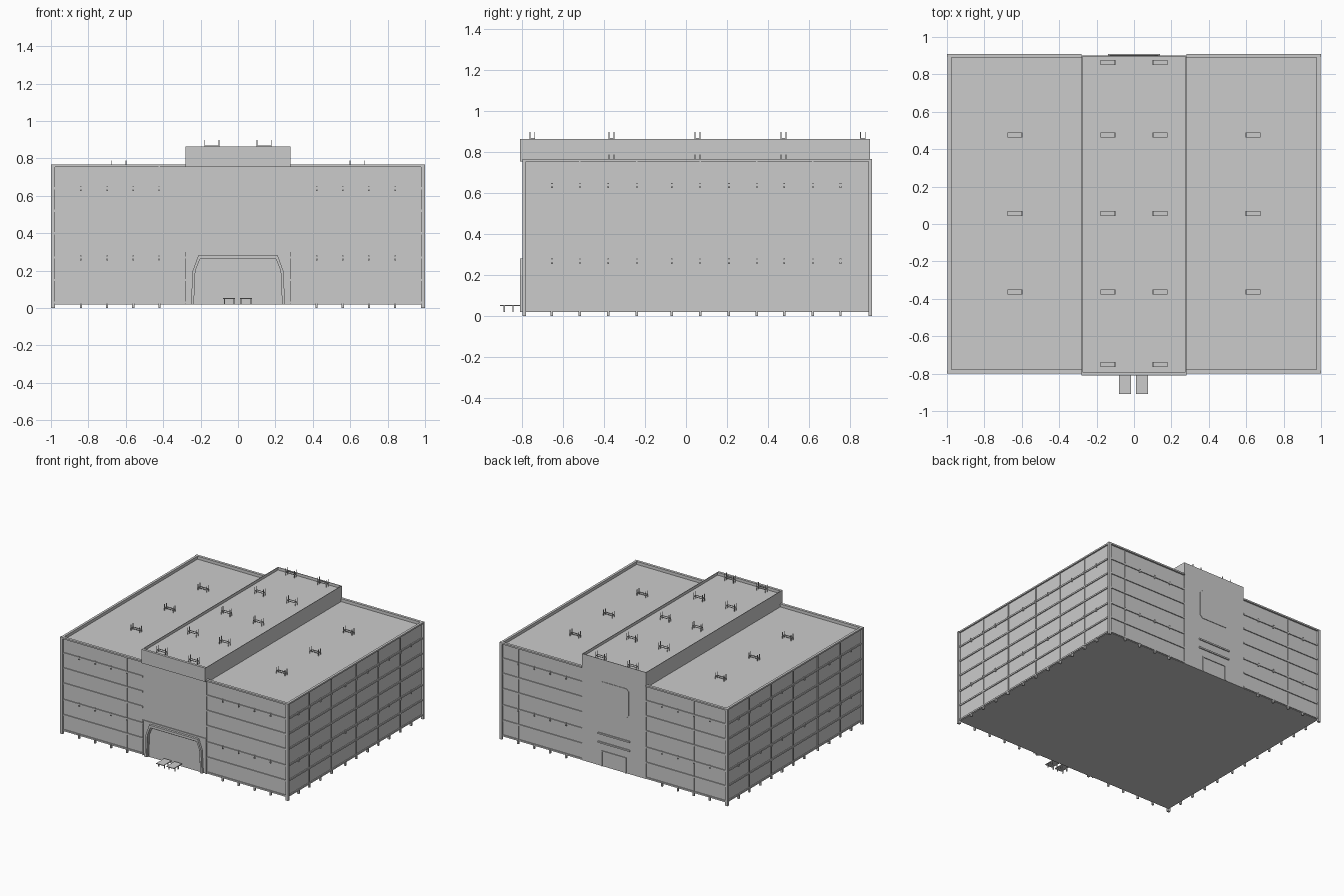
import bpy, bmesh

if "Cube" in bpy.data.objects:
    bpy.data.objects.remove(bpy.data.objects["Cube"])

def boxes(name, items):
    """One object from boxes given as (x0, x1, y0, y1, z0, z1)."""
    bm = bmesh.new()
    for x0, x1, y0, y1, z0, z1 in items:
        vs = bmesh.ops.create_cube(bm, size=1)["verts"]
        for v in vs:
            v.co = ((x0 + x1) / 2 + v.co.x * (x1 - x0),
                    (y0 + y1) / 2 + v.co.y * (y1 - y0),
                    (z0 + z1) / 2 + v.co.z * (z1 - z0))
    return finish(name, bm)

def finish(name, bm):
    bmesh.ops.recalc_face_normals(bm, faces=bm.faces)
    me = bpy.data.meshes.new(name)
    bm.to_mesh(me)
    bm.free()
    ob = bpy.data.objects.new(name, me)
    bpy.context.collection.objects.link(ob)
    return ob

def prism(name, pts, y0, y1):
    """Extrude an x-z outline along y."""
    bm = bmesh.new()
    f = bm.faces.new([bm.verts.new((x, y0, z)) for x, z in pts])
    ext = bmesh.ops.extrude_face_region(bm, geom=[f])["geom"]
    for v in ext:
        if isinstance(v, bmesh.types.BMVert):
            v.co.y = y1
    return finish(name, bm)

def mirrored(items):
    return items + [(-b, -a, c, d, e, f) for a, b, c, d, e, f in items]

X, YF, YB = 0.985, -0.787, 0.897      # wall planes
C = 0.28                              # half width of the central block
BASE, ROOF, TOP = 0.02, 0.742, 0.767

# main volumes
boxes("main_building", [(-X, X, YF, YB, BASE, ROOF)])
boxes("central_block", [(-C, C, -0.792, 0.90, BASE, 0.842)])

# thin parapets around the central roof, with front overhang
boxes("central_parapet", mirrored([(C - 0.004, C, -0.81, 0.90, 0.755, 0.864)])
      + [(-C, C, 0.896, 0.90, 0.84, 0.864),
         (-C, C, -0.81, -0.79, 0.755, 0.864)])

# wing parapets with a projecting cap
boxes("wing_parapet", mirrored([
    (X - 0.006, X, YF, YB, ROOF - 0.01, TOP),
    (C, X, YF, YF + 0.006, ROOF - 0.01, TOP),
    (C, X, YB - 0.006, YB, ROOF - 0.01, TOP),
    (X - 0.008, 0.996, -0.80, 0.91, TOP - 0.012, TOP),
    (C, 0.996, -0.80, YF + 0.008, TOP - 0.012, TOP),
    (C, 0.996, YB - 0.008, 0.91, TOP - 0.012, TOP)]))

# horizontal ledges at every storey, wings only
ledges = []
for z in (0.03, 0.15, 0.27, 0.40, 0.52, 0.64):
    a, b = z - 0.006, z + 0.006
    ledges += [(X - 0.005, 0.992, YF - 0.007, YB + 0.007, a, b),
               (C, 0.992, YF - 0.007, YF + 0.005, a, b),
               (C, 0.992, YB - 0.005, YB + 0.007, a, b)]
boxes("storey_ledges", mirrored(ledges))

# feet under the facade and small brackets on the ledges
xs = [0.42, 0.56, 0.70, 0.84]
ys = [-0.655, -0.52, -0.38, -0.24, -0.07, 0.07, 0.21, 0.345, 0.48, 0.62, 0.755]
feet, brackets = [], []
for lst, spans, r in ((feet, [(0.0, 0.03)], 0.006),
                      (brackets, [(0.255, 0.28), (0.625, 0.65)], 0.004)):
    for z0, z1 in spans:
        for x in xs:
            lst += [(x - r, x + r, YF - 0.01, YF + 0.004, z0, z1),
                    (x - r, x + r, YB - 0.004, YB + 0.01, z0, z1)]
        for y in ys:
            lst.append((X - 0.004, 0.996, y - r, y + r, z0, z1))
boxes("facade_feet", mirrored(feet))
boxes("ledge_brackets", mirrored(brackets))

# corner columns and vertical mullions
boxes("corner_columns", mirrored([
    (0.978, 1.0, y - 0.009, y + 0.009, 0.0, TOP) for y in (-0.791, 0.901)]))
m = 0.004
boxes("side_mullions", mirrored([
    (X - 0.004, 0.991, y - m, y + m, BASE, TOP) for y in ys[1::2]]))
boxes("front_mullion", [(-0.42 - m, -0.42 + m, YF - 0.006, YF, BASE, TOP)])
boxes("back_mullions", [(x - m, x + m, YB, YB + 0.006, BASE, TOP)
                        for x in (-0.70, 0.84)])

# entrance: square surround and chamfered arch with a stepped inner arch
boxes("entrance_surround", mirrored([(C - 0.005, C, -0.798, -0.79, BASE, 0.30)])
      + [(-C, C, -0.798, -0.79, 0.295, 0.30)])

def arch(name, outer, inner, y0):
    left = [(-x, z) for x, z in outer]
    pts = left + outer[::-1] + inner + [(-x, z) for x, z in inner[::-1]]
    return prism(name, pts, y0, -0.788)

o = [(0.252, BASE), (0.242, 0.20), (0.212, 0.282)]
i = [(0.236, BASE), (0.228, 0.20), (0.203, 0.262)]
k = [(0.228, BASE), (0.220, 0.20), (0.197, 0.255)]
arch("entrance_arch", o, i, -0.81)
arch("entrance_inner_arch", i, k, -0.80)

# two entrance tables on thin legs
for n, x0, x1 in (("left", -0.08, -0.015), ("right", 0.01, 0.075)):
    legs = [(x - 0.003, x + 0.003, y - 0.003, y + 0.003, 0.02, 0.05)
            for x in (x0 + 0.007, x1 - 0.007) for y in (-0.888, -0.845)]
    boxes("entrance_bench_" + n, [(x0, x1, -0.91, -0.81, 0.048, 0.053)] + legs)

# back wall: chamfered panel, two louvres, door frame
w, z0, z1, c = 0.13, 0.46, 0.69, 0.02
prism("back_panel", [(-w + c, z0), (w - c, z0), (w, z0 + c), (w, z1 - c),
                     (w - c, z1), (-w + c, z1), (-w, z1 - c), (-w, z0 + c)],
      0.895, 0.904)
boxes("back_louvres", [(-0.14, 0.14, 0.895, 0.908, z, z + 0.012)
                       for z in (0.20, 0.27)])
boxes("back_door_frame", mirrored([(0.10, 0.108, 0.895, 0.906, BASE, 0.14)])
      + [(-0.108, 0.108, 0.895, 0.906, 0.135, 0.143)])

# rooftop frames: four posts joined by a low rail
def roof_frame(x0, y0, roof, rail, top):
    t, x1, y1 = 0.004, x0 + 0.08, y0 + 0.028
    out = [(x, x + t, y, y + t, roof, top)
           for x in (x0, x1 - t) for y in (y0, y1 - t)]
    out += [(x0, x1, y, y + t, rail, rail + t) for y in (y0, y1 - t)]
    out += [(x, x + t, y0, y1, rail, rail + t) for x in (x0, x1 - t)]
    return out

centre, wing = [], []
for y in (-0.765, -0.378, 0.042, 0.462, 0.85):
    centre += roof_frame(0.10, y, 0.84, 0.865, 0.898)
    if abs(y) < 0.6:
        wing += roof_frame(0.597, y, ROOF - 0.002, 0.76, 0.79)
boxes("central_roof_frames", mirrored(centre))
boxes("wing_roof_frames", mirrored(wing))
